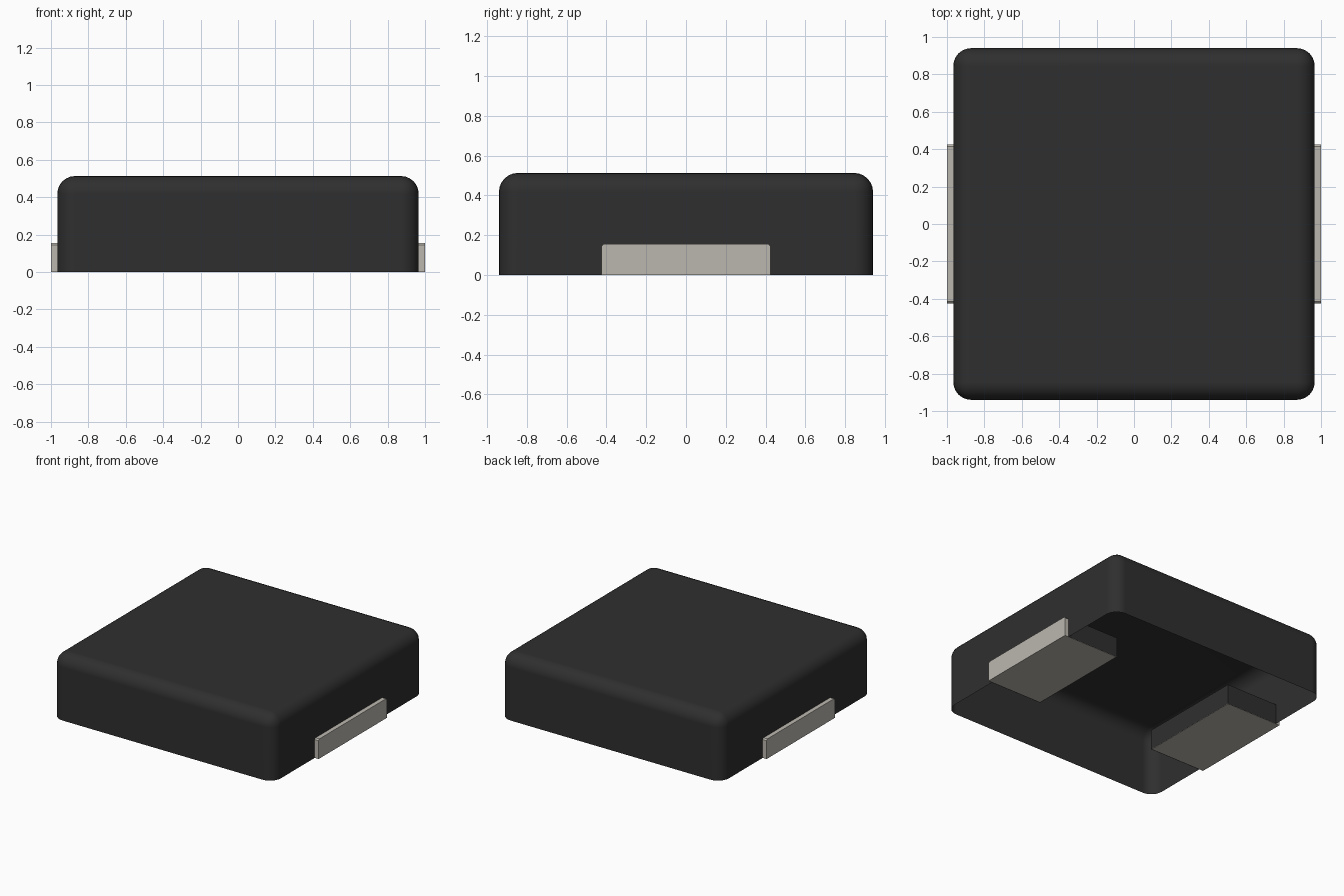
import bpy
import bmesh
from mathutils import Matrix, Vector

cube = bpy.data.objects.get("Cube")
if cube:
    bpy.data.objects.remove(cube, do_unlink=True)


def material(name, rgb, metallic=0.0):
    m = bpy.data.materials.new(name)
    m.use_nodes = True
    m.diffuse_color = (*rgb, 1)
    bsdf = m.node_tree.nodes["Principled BSDF"]
    bsdf.inputs["Base Color"].default_value = (*rgb, 1)
    bsdf.inputs["Roughness"].default_value = 0.6
    return m


def box_mesh(lo, hi):
    lo, hi = Vector(lo), Vector(hi)
    bm = bmesh.new()
    bmesh.ops.create_cube(bm, size=1, matrix=Matrix.Translation((lo + hi) / 2)
                          @ Matrix.Diagonal((*(hi - lo), 1)))
    return bm


def drop_faces(bm, test):
    bm.normal_update()
    bmesh.ops.delete(bm, geom=[f for f in bm.faces if test(f.normal)], context="FACES")


def finish(bm, name, mat, smooth=False):
    mesh = bpy.data.meshes.new(name)
    bmesh.ops.recalc_face_normals(bm, faces=bm.faces)
    for f in bm.faces:
        f.smooth = smooth
    bm.to_mesh(mesh)
    bm.free()
    mesh.materials.append(mat)
    obj = bpy.data.objects.new(name, mesh)
    bpy.context.collection.objects.link(obj)
    return obj


charcoal = material("charcoal", (0.028, 0.028, 0.028))
tin = material("warm_grey_metal", (0.50, 0.475, 0.43))

HX, HY, H = 0.966, 0.94, 0.513          # body half sizes and height
TX, TY, TH = 0.52, 0.425, 0.155         # terminal inner end, half width, height

# Rounded body shell, open underneath
bm = box_mesh((-HX, -HY, 0), (HX, HY, H))
edges = [e for e in bm.edges if max(v.co.z for v in e.verts) > 0.1]
bmesh.ops.bevel(bm, geom=edges, offset=0.095, segments=6, profile=0.5, affect="EDGES")
drop_faces(bm, lambda n: n.z < -0.9)
body = finish(bm, "body_shell", charcoal, smooth=True)
weighted = body.modifiers.new("even_shading", "WEIGHTED_NORMAL")
weighted.keep_sharp = True

for side, label in ((1, "left"), (-1, "right")):
    # Solid terminal block, poking out of the side wall
    xs = sorted((side * TX, side * 1.0))
    bm = box_mesh((xs[0], -TY, 0), (xs[1], TY, TH))
    top = [e for e in bm.edges if all(v.co.z > 0.1 for v in e.verts)
           and abs(e.verts[0].co.y - e.verts[1].co.y) < 0.01]
    bmesh.ops.bevel(bm, geom=top, offset=0.01, segments=1, affect="EDGES")
    finish(bm, label + "_terminal", tin)

    # Body pocket around the terminal, open outwards and underneath
    g = 0.002
    xs = sorted((side * (TX - g), side * HX))
    bm = box_mesh((xs[0], -TY - g, 0), (xs[1], TY + g, TH + g))
    drop_faces(bm, lambda n: n.z < -0.9 or n.x * side > 0.9)
    finish(bm, label + "_terminal_pocket", charcoal)
